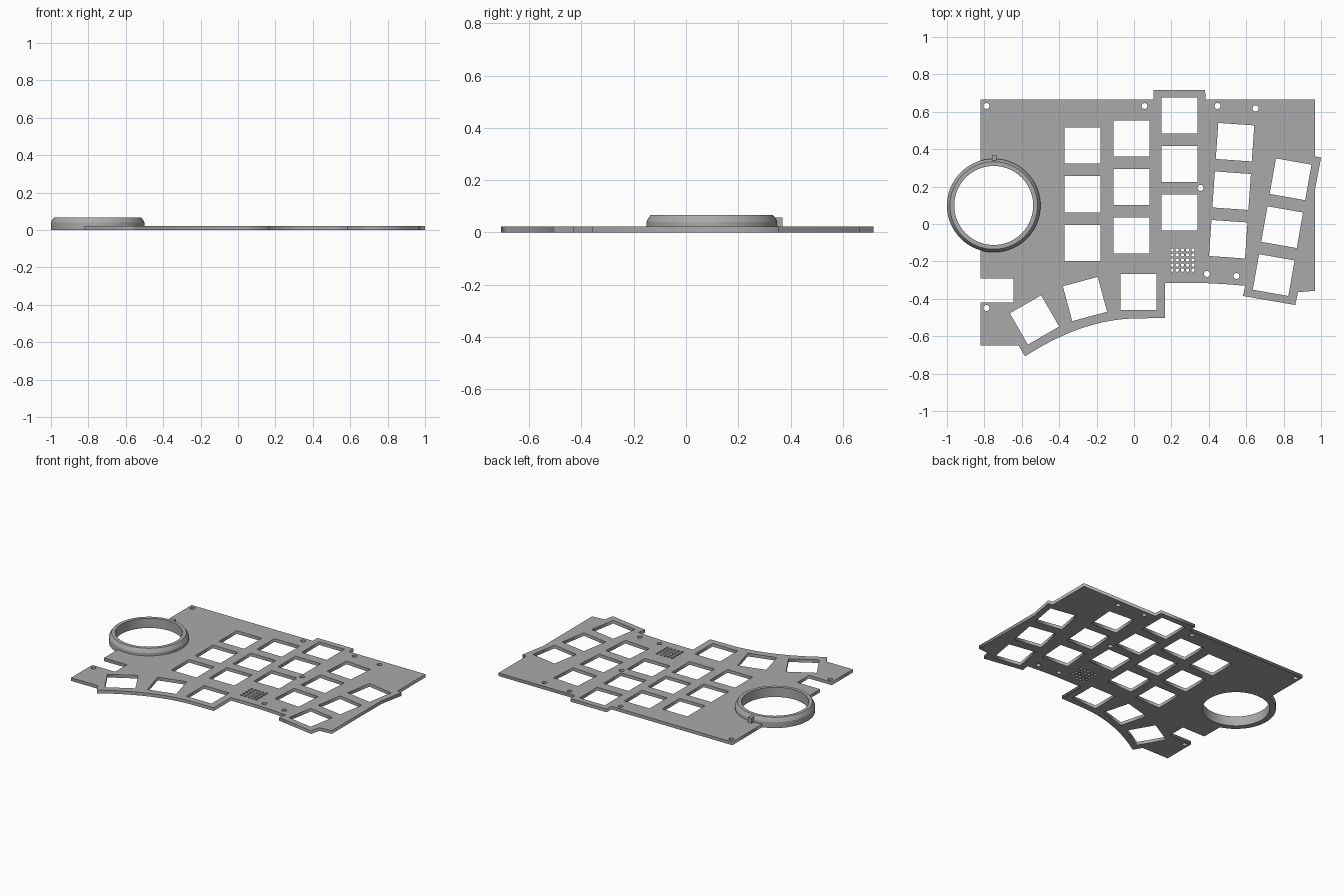
import bpy, bmesh
from math import sin, cos, radians, pi, sqrt, atan2

cube = bpy.data.objects.get("Cube")
if cube:
    bpy.data.objects.remove(cube, do_unlink=True)

THICK = 0.022
RING_X, RING_Y = -0.75, 0.099

grey = bpy.data.materials.new("plain grey")
grey.use_nodes = True
colour = (0.4, 0.4, 0.4, 1)
grey.diffuse_color = colour
grey.node_tree.nodes["Principled BSDF"].inputs["Base Color"].default_value = colour


def circle(x, y, r, n, start=0, sweep=2 * pi):
    return [(x + r * cos(start + sweep * i / n), y + r * sin(start + sweep * i / n))
            for i in range(n)]


def square(x, y, degrees):
    return circle(x, y, 0.193 / sqrt(2), 4, radians(degrees + 45))


def plate_from_loops(name, loops):
    """Fill an outline with holes and give it the plate thickness."""
    curve = bpy.data.curves.new(name, "CURVE")
    curve.dimensions = "2D"
    curve.fill_mode = "BOTH"
    curve.extrude = THICK / 2
    for loop in loops:
        spline = curve.splines.new("POLY")
        spline.points.add(len(loop) - 1)
        for point, (x, y) in zip(spline.points, loop):
            point.co = (x, y, 0, 1)
        spline.use_cyclic_u = True
    obj = bpy.data.objects.new(name, curve)
    bpy.context.collection.objects.link(obj)
    obj.location.z = THICK / 2
    curve.materials.append(grey)
    bpy.ops.object.select_all(action="DESELECT")
    obj.select_set(True)
    bpy.context.view_layer.objects.active = obj
    bpy.ops.object.convert(target="MESH")
    return obj


def mesh_object(name, bm):
    bmesh.ops.recalc_face_normals(bm, faces=bm.faces)
    mesh = bpy.data.meshes.new(name)
    bm.to_mesh(mesh)
    bm.free()
    mesh.materials.append(grey)
    obj = bpy.data.objects.new(name, mesh)
    bpy.context.collection.objects.link(obj)
    return obj


# Plate outline: clockwise from the back corner, with the curved thumb edge
outline = [(-0.82, 0.665), (0.105, 0.665), (0.105, 0.717), (0.38, 0.717),
           (0.383, 0.665), (0.967, 0.665), (0.967, 0.362), (1.0, 0.355),
           (0.967, 0.18), (0.967, -0.357), (0.877, -0.365), (0.862, -0.433),
           (0.583, -0.385), (0.594, -0.33), (0.48, -0.321), (0.365, -0.315),
           (0.167, -0.315), (0.167, -0.502), (0.02, -0.505)]
# Bezier sweep along the thumb keys
a, b, c = (0.02, -0.505), (-0.27, -0.505), (-0.583, -0.708)
for i in range(1, 17):
    t = i / 16
    outline.append(tuple((1 - t) ** 2 * p + 2 * t * (1 - t) * q + t * t * r
                         for p, q, r in zip(a, b, c)))
outline += [(-0.617, -0.65), (-0.82, -0.65), (-0.82, -0.42), (-0.645, -0.42),
            (-0.645, -0.292), (-0.82, -0.292)]
# Round seat for the ring, cut into the left edge
seat = 0.246
dx = -0.82 - RING_X
half = atan2(sqrt(seat ** 2 - dx ** 2), dx)
outline += circle(RING_X, RING_Y, seat, 48, -half, 2 * half)
outline.append((-0.82, RING_Y + sqrt(seat ** 2 - dx ** 2)))

# Key openings: x, y, rotation
keys = [(-0.532, -0.513, 30), (-0.262, -0.401, 15), (0.024, -0.364, 0)]
columns = [(-0.275, 0.159, 0), (-0.013, 0.198, 0), (0.243, 0.321, 0),
           (0.522, 0.178, -4), (0.792, -0.017, -10)]
for x, y, turn in columns:
    for step in (-0.26, 0, 0.26):
        keys.append((x - step * sin(radians(turn)), y + step * cos(radians(turn)), turn))

# Screw holes and the perforated grid
screws = [(-0.789, 0.631), (0.056, 0.631), (0.447, 0.631), (0.65, 0.618),
          (0.356, 0.193), (0.39, -0.267), (0.548, -0.278), (-0.789, -0.449)]
loops = [outline] + [square(*k) for k in keys]
loops += [circle(x, y, 0.016, 24) for x, y in screws]
loops += [circle(0.203 + 0.028 * i, -0.139 - 0.027 * j, 0.009, 12)
          for i in range(5) for j in range(5)]
plate_from_loops("switch_plate", loops)

# Raised ring with a bevelled outer edge
profile = [(0.211, 0), (0.25, 0), (0.25, 0.04), (0.245, 0.052),
           (0.234, 0.067), (0.211, 0.067)]
bm = bmesh.new()
SEG = 96
rows = [[bm.verts.new((x, y, z)) for x, y in circle(0, 0, r, SEG)] for r, z in profile]
for k, row in enumerate(rows):
    above = rows[(k + 1) % len(rows)]
    for i in range(SEG):
        j = (i + 1) % SEG
        bm.faces.new((row[i], row[j], above[j], above[i]))
ring = mesh_object("dial_ring", bm)
ring.location = (RING_X, RING_Y, 0)
bpy.ops.object.select_all(action="DESELECT")
ring.select_set(True)
bpy.context.view_layer.objects.active = ring
bpy.ops.object.shade_smooth_by_angle(angle=radians(20))

# Small index tab behind the ring
bm = bmesh.new()
bmesh.ops.create_cube(bm, size=1)
bmesh.ops.scale(bm, vec=(0.026, 0.04, 0.038), verts=bm.verts)
tab = mesh_object("ring_tab", bm)
tab.location = (RING_X + 0.003, 0.35, 0.039)
